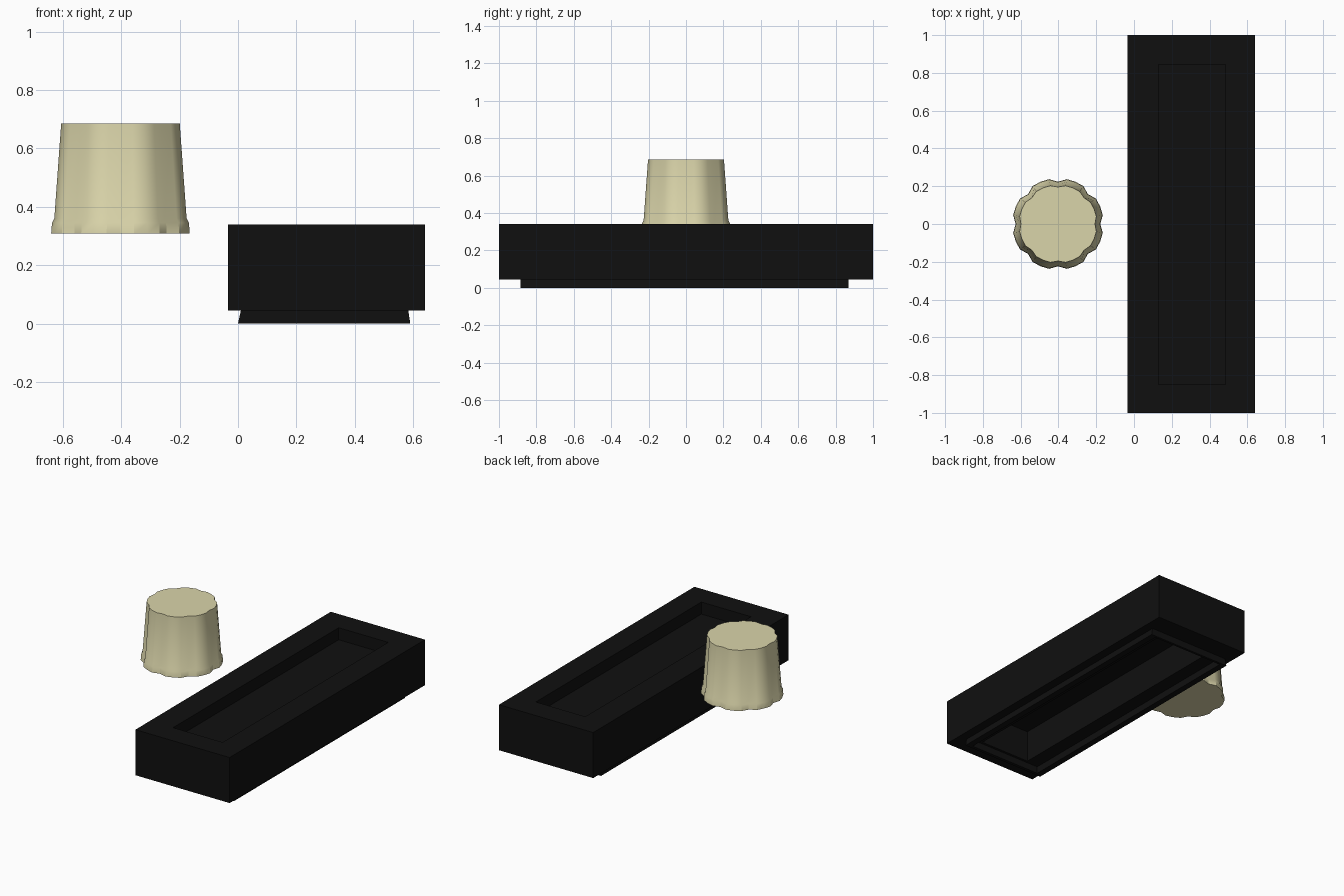
import bpy, bmesh, math

if "Cube" in bpy.data.objects:
    bpy.data.objects.remove(bpy.data.objects["Cube"])


def material(name, color):
    m = bpy.data.materials.new(name)
    m.diffuse_color = color
    m.use_nodes = True
    m.node_tree.nodes["Principled BSDF"].inputs["Base Color"].default_value = m.diffuse_color
    return m


def loft(name, rings, mat):
    """Skin a stack of equal-sized point rings and cap both ends."""
    bm = bmesh.new()
    rows = [[bm.verts.new(p) for p in ring] for ring in rings]
    n = len(rows[0])
    for a, b in zip(rows, rows[1:]):
        for i in range(n):
            j = (i + 1) % n
            bm.faces.new((a[i], a[j], b[j], b[i]))
    bm.faces.new(rows[0][::-1])
    bm.faces.new(rows[-1])
    bmesh.ops.recalc_face_normals(bm, faces=bm.faces)
    mesh = bpy.data.meshes.new(name)
    bm.to_mesh(mesh)
    bm.free()
    obj = bpy.data.objects.new(name, mesh)
    bpy.context.collection.objects.link(obj)
    mesh.materials.append(mat)
    return obj


def rect(x0, x1, y0, y1, z):
    return [(x0, y0, z), (x1, y0, z), (x1, y1, z), (x0, y1, z)]


def scallop(r_notch, r_lobe, z, cx=-0.4025, lobes=8, per=4):
    """Ring of flat lobes separated by narrow notches."""
    pts = []
    for i in range(lobes * per):
        a = 2 * math.pi * i / (lobes * per)
        r = r_notch if i % per == 0 else r_lobe
        pts.append((cx + r * math.cos(a), r * math.sin(a), z))
    return pts


black = material("black", (0.005, 0.005, 0.005, 1))
cream = material("cream", (0.70, 0.66, 0.40, 1))

# Long housing: recess above and below a thin inner plate, with a foot rim
hole = (0.13, 0.485, -0.85, 0.845)
box = (-0.035, 0.64, -1.0, 1.0)
loft("housing", [
    rect(*hole, 0.25),
    rect(*hole, 0.045),
    rect(0.04, 0.55, -0.865, 0.855, 0.045),
    rect(0.04, 0.55, -0.865, 0.855, 0.0),
    rect(0.0, 0.59, -0.885, 0.87, 0.0),
    rect(0.01, 0.583, -0.885, 0.87, 0.045),
    rect(*box, 0.045),
    rect(*box, 0.34),
    rect(*hole, 0.34),
    rect(*hole, 0.262),
], black)

# Tapered scalloped knob with a flared base band
knob = loft("knob", [
    scallop(0.224, 0.242, 0.308),
    scallop(0.221, 0.239, 0.345),
    scallop(0.214, 0.231, 0.36),
    scallop(0.196, 0.207, 0.685),
], cream)
bpy.context.view_layer.objects.active = knob
knob.select_set(True)
bpy.ops.object.shade_smooth_by_angle(angle=math.radians(30))
